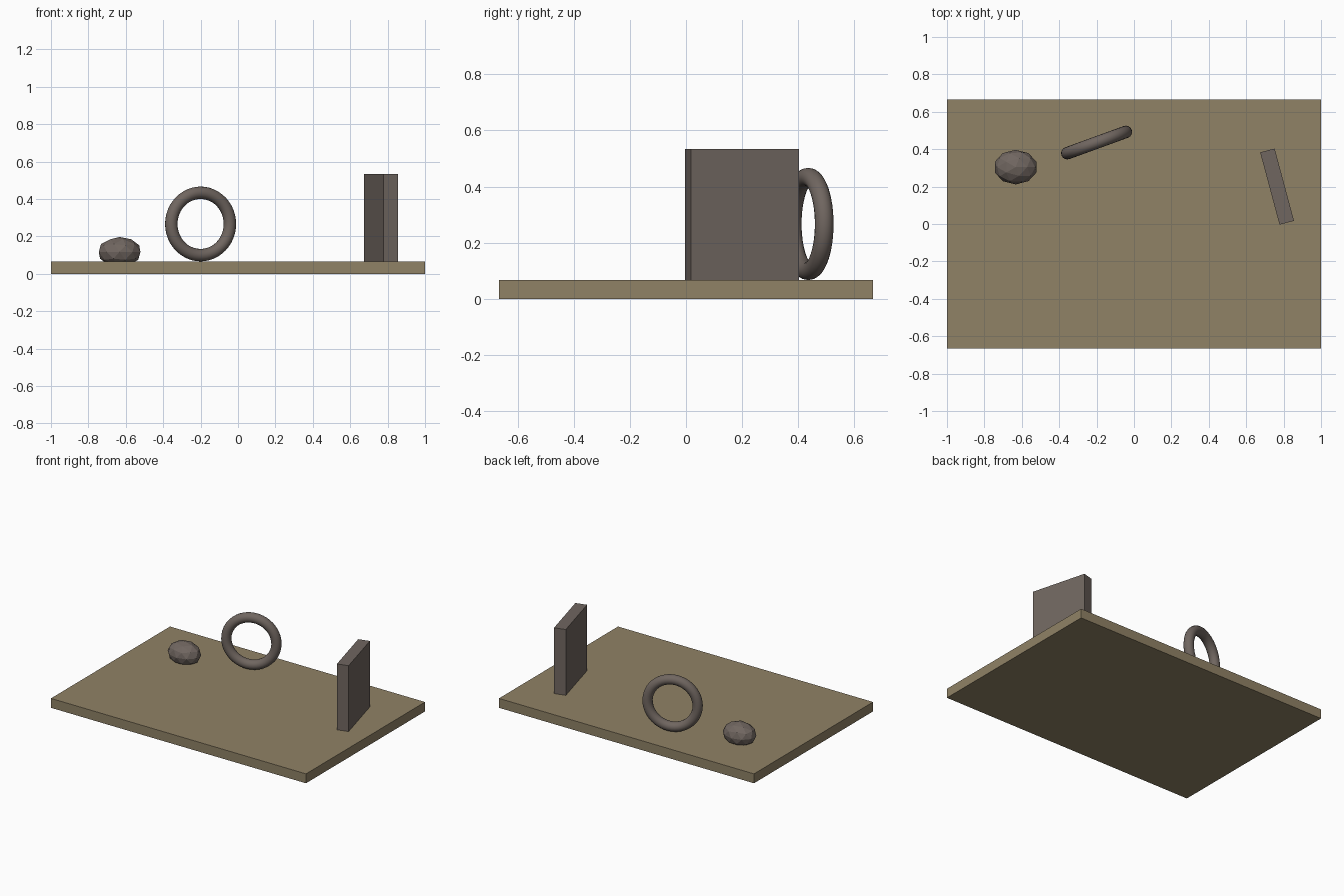
import bpy
from math import radians

if "Cube" in bpy.data.objects:
    bpy.data.objects.remove(bpy.data.objects["Cube"])


def srgb(r, g, b):
    return tuple((c / 255 / 12.92) if c < 10 else ((c / 255 + 0.055) / 1.055) ** 2.4
                 for c in (r, g, b)) + (1.0,)


def material(name, rgb):
    m = bpy.data.materials.new(name)
    m.diffuse_color = srgb(*rgb)
    m.use_nodes = True
    m.node_tree.nodes["Principled BSDF"].inputs["Base Color"].default_value = m.diffuse_color
    return m


SAND = material("sand_brown", (144, 130, 102))
STONE = material("grey_stone", (112, 102, 96))


def finish(name, mat, scale=(1, 1, 1), rot=(0, 0, 0), smooth=False):
    ob = bpy.context.object
    ob.name = name
    ob.scale = scale
    ob.rotation_euler = [radians(a) for a in rot]
    ob.data.materials.append(mat)
    if smooth:
        bpy.ops.object.shade_smooth()
    return ob


TOP = 1 / 15  # height of the base slab

# Base slab
bpy.ops.mesh.primitive_cube_add(size=1, location=(0, 0, TOP / 2))
finish("base_slab", SAND, (2, 4 / 3, TOP))

# Standing stone block, turned slightly
bpy.ops.mesh.primitive_cube_add(size=1, location=(0.765, 0.2, TOP + 0.2333))
finish("standing_block", STONE, (0.08, 0.4, 0.4667), (0, 0, 15))

# Upright stone ring
bpy.ops.mesh.primitive_torus_add(major_radius=1 / 6, minor_radius=1 / 30,
                                 major_segments=48, minor_segments=16,
                                 location=(-0.2, 0.4355, TOP + 0.2))
finish("stone_ring", STONE, rot=(90, 0, 20), smooth=True)

# Low-poly boulder, partly sunk into the slab
bpy.ops.mesh.primitive_ico_sphere_add(subdivisions=2, radius=1, location=(-0.633, 0.304, 0.117))
finish("boulder", STONE, (0.117, 0.0925, 0.08))
